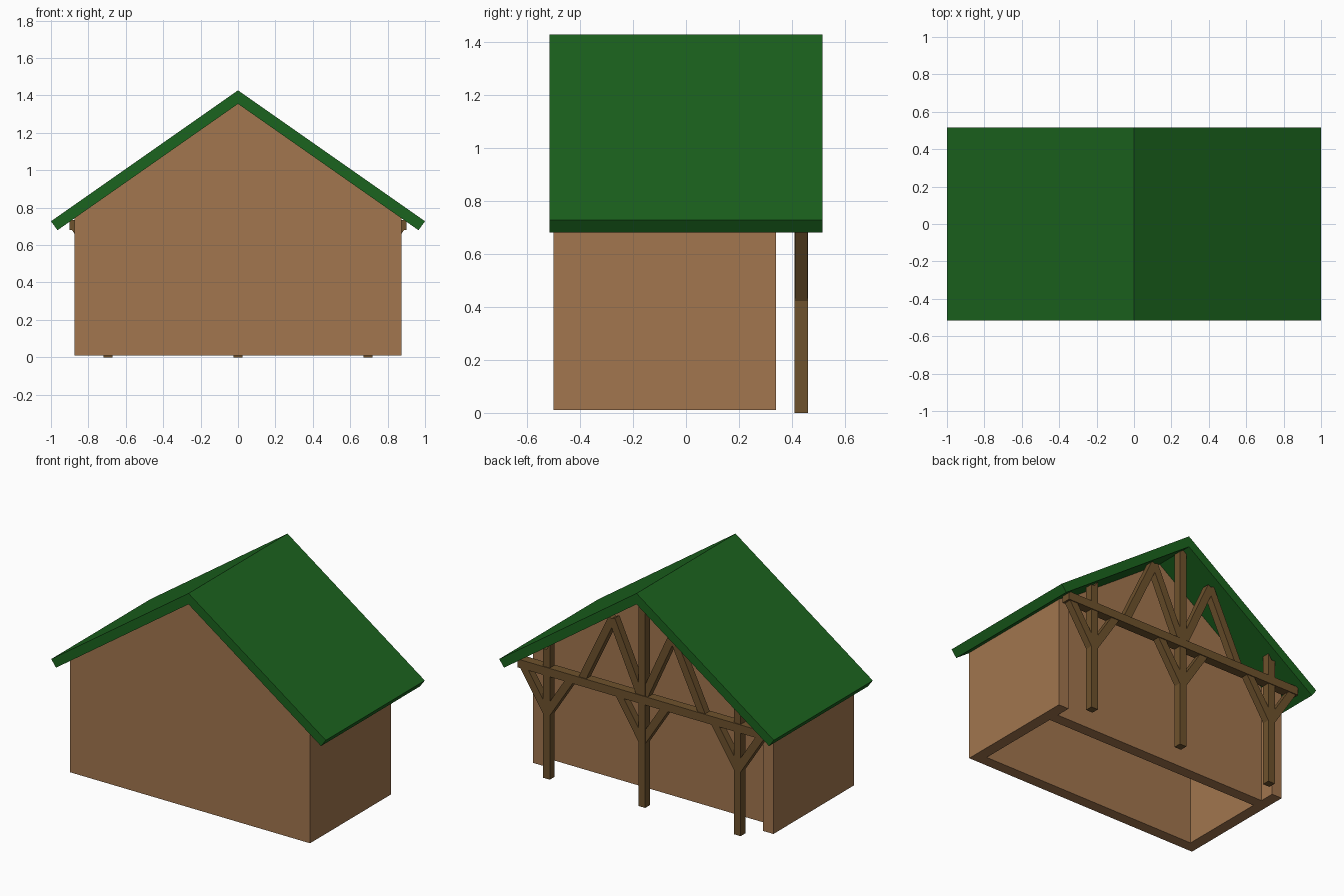
import bpy, bmesh
from math import hypot
from mathutils import Vector

if "Cube" in bpy.data.objects:
    bpy.data.objects.remove(bpy.data.objects["Cube"])


def material(name, rgb):
    m = bpy.data.materials.new(name)
    m.diffuse_color = (*rgb, 1)
    m.use_nodes = True
    m.node_tree.nodes["Principled BSDF"].inputs["Base Color"].default_value = m.diffuse_color
    return m


PLASTER = material("wall_brown", (0.36, 0.18, 0.077))
GREEN = material("roof_green", (0.011, 0.127, 0.013))
TIMBER = material("dark_timber", (0.156, 0.084, 0.026))


def prism(name, profile, y0, y1, mat=None):
    """Extrude an (x, z) profile along y."""
    bm = bmesh.new()
    face = bm.faces.new([bm.verts.new((x, y0, z)) for x, z in profile])
    ext = bmesh.ops.extrude_face_region(bm, geom=[face])
    moved = [v for v in ext["geom"] if isinstance(v, bmesh.types.BMVert)]
    bmesh.ops.translate(bm, verts=moved, vec=Vector((0, y1 - y0, 0)))
    bmesh.ops.recalc_face_normals(bm, faces=bm.faces)
    me = bpy.data.meshes.new(name)
    bm.to_mesh(me)
    bm.free()
    ob = bpy.data.objects.new(name, me)
    bpy.context.collection.objects.link(ob)
    if mat:
        me.materials.append(mat)
    return ob


def rect(x0, x1, z0, z1):
    return [(x0, z0), (x1, z0), (x1, z1), (x0, z1)]


# Roof: one chevron slab, with square-cut eaves
APEX, SLOPE = 1.355, 0.70


def under(x):
    return APEX - SLOPE * abs(x)


prism("roof", [(-1, 0.727), (0, 1.427), (1, 0.727),
               (0.965, under(0.965)), (0, APEX), (-0.965, under(0.965))],
      -0.515, 0.515, GREEN)

# Walls: gabled block, hollowed inside and recessed at the back
W, T = 0.875, 0.075
walls = prism("walls", [(-W, 0.01), (W, 0.01), (W, under(W)), (0, APEX), (-W, under(W))],
              -0.5, 0.34, PLASTER)
for name, y0, y1 in (("room_cutter", -0.5 + T, 0.165), ("porch_cutter", 0.24, 0.5)):
    cutter = prism(name, rect(-W + T, W - T, -0.2, 1.6), y0, y1)
    cutter.hide_render = True
    cutter.display_type = 'WIRE'
    mod = walls.modifiers.new(name, 'BOOLEAN')
    mod.operation = 'DIFFERENCE'
    mod.solver = 'EXACT'
    mod.object = cutter

# Timber porch frame behind the back wall
Y0, Y1, H = 0.41, 0.46, 0.025


def strut(name, a, b):
    """Square timber from (x, z) point a to b."""
    dx, dz = b[0] - a[0], b[1] - a[1]
    n = hypot(dx, dz)
    px, pz = -dz / n * H, dx / n * H
    prism(name, [(a[0] + px, a[1] + pz), (b[0] + px, b[1] + pz),
                 (b[0] - px, b[1] - pz), (a[0] - px, a[1] - pz)],
          Y0 + 0.001, Y1 - 0.001, TIMBER)


prism("tie_beam", rect(-0.9, 0.9, 0.68, 0.735), Y0 - 0.005, Y1 + 0.005, TIMBER)

# Posts run up to the roof, each with a pair of Y braces
for label, x in (("left", -0.695), ("middle", 0), ("right", 0.695)):
    prism(label + "_post", [(x - H, 0), (x + H, 0), (x + H, under(x + H)),
                            (x, under(x) if x == 0 else under(abs(x) + H)),
                            (x - H, under(x - H))], Y0, Y1, TIMBER)
    for side, s in (("left", -1), ("right", 1)):
        strut(f"{label}_post_{side}_brace", (x, 0.43), (x + s * 0.175, 0.70))

# Truss webs: an inverted V either side of the middle post
for side, s in (("left", -1), ("right", 1)):
    strut(side + "_inner_web", (s * 0.01, 0.72), (s * 0.22, 1.18))
    strut(side + "_outer_web", (s * 0.44, 0.72), (s * 0.22, 1.18))
